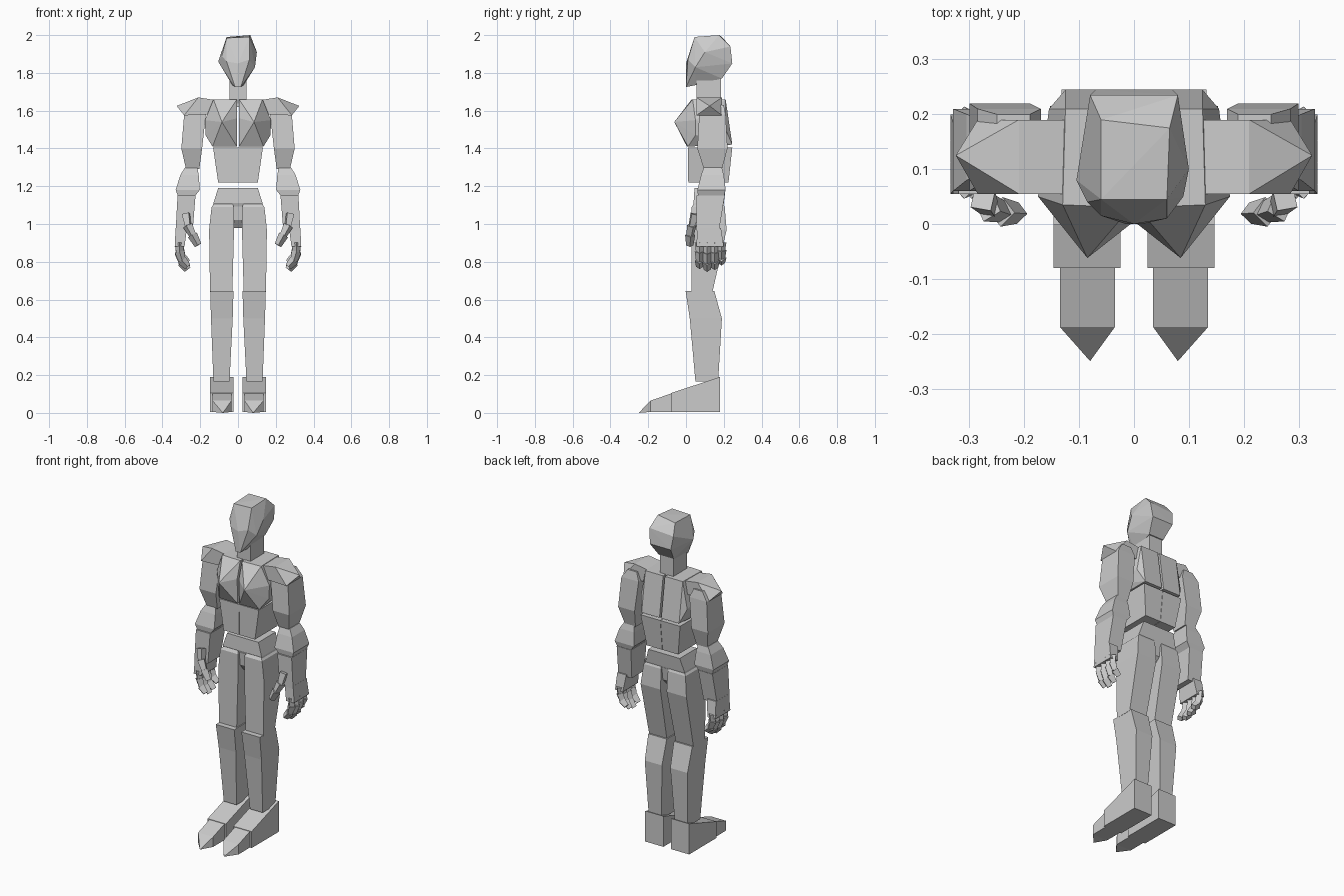
import bpy, bmesh
from mathutils import Vector


def finish(name, bm, mirror):
    bmesh.ops.recalc_face_normals(bm, faces=bm.faces)
    me = bpy.data.meshes.new(name)
    bm.to_mesh(me)
    bm.free()
    ob = bpy.data.objects.new(name, me)
    bpy.context.collection.objects.link(ob)
    if mirror:
        ob.modifiers.new("Mirror", 'MIRROR').use_mirror_merge = False
    return ob


def loft(name, rings, mirror=True):
    """Stack of rectangles, each (z, x0, x1, y0, y1)."""
    bm = bmesh.new()
    loops = [[bm.verts.new(p) for p in ((a, c, z), (b, c, z), (b, d, z), (a, d, z))]
             for z, a, b, c, d in rings]
    for lo, hi in zip(loops, loops[1:]):
        for i in range(4):
            j = (i + 1) % 4
            bm.faces.new((lo[i], lo[j], hi[j], hi[i]))
    bm.faces.new(loops[0])
    bm.faces.new(loops[-1])
    return finish(name, bm, mirror)


def hull(name, points, mirror=True):
    bm = bmesh.new()
    for p in points:
        bm.verts.new(p)
    res = bmesh.ops.convex_hull(bm, input=bm.verts)
    junk = [g for g in res["geom_interior"] if isinstance(g, bmesh.types.BMVert)]
    bmesh.ops.delete(bm, geom=junk, context='VERTS')
    return finish(name, bm, mirror)


def digit(name, joints, radius):
    """Chain of tapered four-sided segments."""
    bm = bmesh.new()
    for a, b in zip(joints, joints[1:]):
        a, b = Vector(a), Vector(b)
        d = b - a
        cone = bmesh.ops.create_cone(bm, cap_ends=True, segments=4, radius1=radius,
                                     radius2=radius * 0.72, depth=d.length * 1.1)
        rot = d.to_track_quat('Z', 'X').to_matrix().to_4x4()
        bmesh.ops.transform(bm, matrix=rot, verts=cone["verts"])
        bmesh.ops.translate(bm, vec=(a + b) / 2, verts=cone["verts"])
    return finish(name, bm, True)


# Head: faceted, slightly uneven
hull("head", [
    (-.06, .045, 1.985), (.06, .045, 1.99), (.065, .175, 2.0), (-.06, .19, 1.99),
    (-.08, .235, 1.93), (.08, .235, 1.94), (-.07, .245, 1.85), (.07, .245, 1.85),
    (.1, .1, 1.91), (-.105, .08, 1.86), (.09, .05, 1.83), (-.085, .04, 1.89),
    (-.06, .015, 1.86), (.06, .01, 1.87), (0, 0, 1.85),
    (-.015, 0, 1.725), (.015, 0, 1.725), (-.03, .05, 1.735), (.03, .05, 1.735),
    (-.05, .19, 1.77), (.05, .19, 1.77)], False)
loft("neck", [(1.62, -.045, .045, .055, .185), (1.8, -.045, .045, .055, .185)], False)

# Torso halves
hull("chest", [
    (.006, .03, 1.66), (.13, .035, 1.66), (.085, -.062, 1.54),
    (.006, .0, 1.56), (.175, .05, 1.55), (.172, .05, 1.47),
    (.135, .01, 1.41), (.006, .005, 1.41),
    (.006, .21, 1.66), (.125, .21, 1.66), (.155, .21, 1.5),
    (.006, .245, 1.42), (.125, .245, 1.42)])
loft("abdomen", [(1.22, .001, .105, .012, .225), (1.405, .001, .132, .01, .245)])

# Pelvis
loft("waist", [(1.08, -.135, .135, .05, .195), (1.11, -.13, .13, .04, .2),
               (1.19, -.105, .105, .045, .21)], False)
loft("crotch", [(.98, -.02, .02, .08, .15), (1.02, -.035, .035, .05, .19),
                (1.1, -.06, .06, .045, .2)], False)

# Shoulder pads
hull("shoulder_pad", [(x, y, z) for y in (.055, .19)
                      for x, z in ((.08, 1.65), (.08, 1.59), (.21, 1.67), (.285, 1.575), (.14, 1.58))]
     + [(.325, .125, 1.625)])

# Arms
loft("upper_arm", [(1.29, .205, .275, .095, .19), (1.4, .19, .3, .06, .22),
                   (1.58, .17, .285, .07, .21), (1.63, .19, .25, .09, .2)])
loft("elbow", [(1.14, .235, .315, .065, .2), (1.18, .202, .33, .06, .21),
               (1.26, .208, .305, .08, .2), (1.3, .215, .28, .095, .19)])
loft("forearm", [(.965, .24, .33, .055, .175), (1.15, .225, .32, .055, .205)])

# Hands
loft("palm", [(.88, .283, .335, .055, .2), (.98, .27, .33, .06, .185)])
for i, (y, drop) in enumerate([(.072, .015), (.112, 0), (.152, .01), (.188, .035)]):
    digit(f"finger_{i + 1}", [(.309, y, .9), (.309, y, .845 + drop * .4),
                              (.295, y, .795 + drop * .7), (.268, y, .76 + drop)], .026)
digit("thumb", [(.275, .045, 1.05), (.265, .03, .99),
                (.24, .022, .94), (.213, .02, .89)], .027)

# Legs
loft("thigh", [(.64, .03, .148, .03, .14), (.97, .021, .153, .03, .215),
               (1.09, .022, .14, .03, .205), (1.12, .035, .115, .05, .19)])
loft("shin", [(.165, .045, .13, .05, .17), (.5, .028, .143, .02, .19),
              (.645, .024, .147, -.002, .15)])


# Feet: heel wedge, toe box and pointed tip
def foot_ring(y, x0, x1, top):
    return [(x, y, z) for x in (x0, x1) for z in (.005, top)]


hull("heel", foot_ring(.18, .025, .147, .19) + foot_ring(-.08, .025, .147, .105))
hull("toe_box", foot_ring(-.08, .035, .135, .102) + foot_ring(-.188, .035, .135, .065))
hull("toe_tip", foot_ring(-.188, .035, .135, .065) + [(.08, -.25, 0)])
